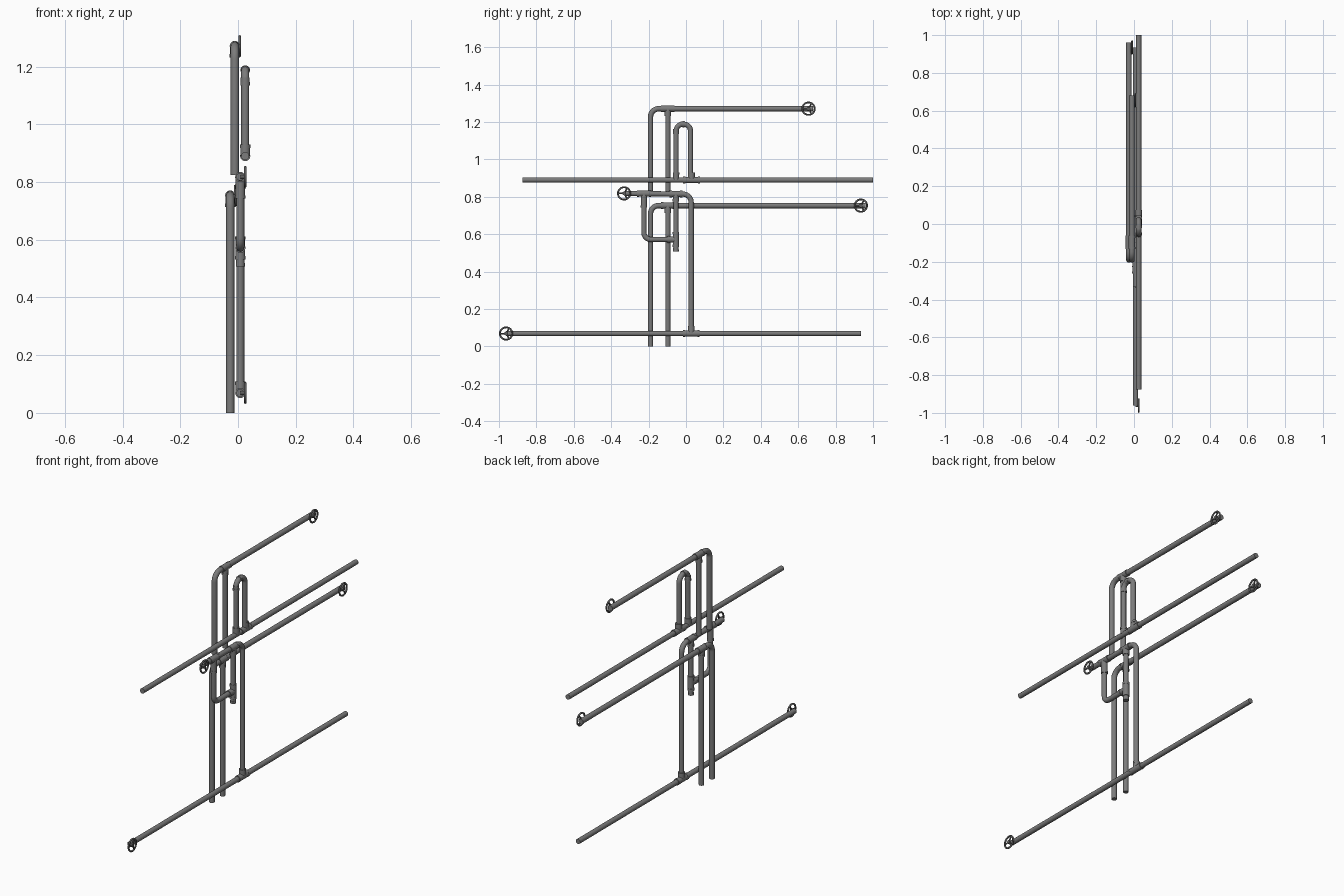
import bpy, bmesh
from math import sin, cos, pi, tan
from mathutils import Vector

if "Cube" in bpy.data.objects:
    bpy.data.objects.remove(bpy.data.objects["Cube"])

SIDES = 20
steel = bpy.data.materials.new("dark_steel")
steel.diffuse_color = (0.2, 0.2, 0.2, 1)
steel.use_nodes = True
steel.node_tree.nodes["Principled BSDF"].inputs["Base Color"].default_value = steel.diffuse_color
iron = bpy.data.materials.new("black_iron")
iron.diffuse_color = (0.11, 0.11, 0.11, 1)
iron.use_nodes = True
iron.node_tree.nodes["Principled BSDF"].inputs["Base Color"].default_value = iron.diffuse_color


def finish(name, bm, mat=steel):
    bmesh.ops.recalc_face_normals(bm, faces=bm.faces)
    me = bpy.data.meshes.new(name)
    bm.to_mesh(me)
    bm.free()
    me.materials.append(mat)
    ob = bpy.data.objects.new(name, me)
    bpy.context.collection.objects.link(ob)
    bpy.ops.object.select_all(action='DESELECT')
    ob.select_set(True)
    bpy.context.view_layer.objects.active = ob
    bpy.ops.object.shade_smooth_by_angle(angle=0.7)
    return ob


def fillet(points, bend):
    """Round the inner corners of a (y, z) path."""
    pts = [Vector(p) for p in points]
    out = [pts[0]]
    for a, b, c in zip(pts, pts[1:], pts[2:]):
        u, v = (a - b).normalized(), (c - b).normalized()
        half = u.angle(v) / 2
        centre = b + (u + v).normalized() * bend / sin(half)
        p, q = b + u * bend / tan(half) - centre, b + v * bend / tan(half) - centre
        ang = pi - 2 * half
        for i in range(9):
            t = i / 8
            out.append(centre + (p * sin((1 - t) * ang) + q * sin(t * ang)) / sin(ang))
    return out + [pts[-1]]


def sweep(bm, x, points, r, bend=0.04):
    """Round tube along a (y, z) path in the plane at x."""
    path = fillet(points, bend)
    rings = []
    for i, p in enumerate(path):
        t = (path[min(i + 1, len(path) - 1)] - path[max(i - 1, 0)]).normalized()
        ring = []
        for k in range(SIDES):
            a = 2 * pi * k / SIDES
            ring.append(bm.verts.new((x + r * cos(a), p.x - t.y * r * sin(a), p.y + t.x * r * sin(a))))
        rings.append(ring)
    for a, b in zip(rings, rings[1:]):
        for k in range(SIDES):
            j = (k + 1) % SIDES
            bm.faces.new((a[k], a[j], b[j], b[k]))
    bm.faces.new(rings[0])
    bm.faces.new(rings[-1])


def pipe(name, x, points, r=0.0138, bend=0.04):
    bm = bmesh.new()
    sweep(bm, x, points, r, bend)
    return finish(name, bm)


def fitting(name, x, runs, r=0.0168):
    """Sleeves, each with a thicker lip at its far end."""
    bm = bmesh.new()
    for a, b in runs:
        a, b = Vector(a), Vector(b)
        d = (b - a).normalized()
        sweep(bm, x, [a, b], r)
        sweep(bm, x, [b - d * 0.012, b], r + 0.001)
    return finish(name, bm)


def tee(name, x, y, z, branch, arm=0.04, up=False):
    e = (y, z + branch) if not up else (y + branch, z)
    u, v = ((y - arm, z), (y + arm, z)) if not up else ((y, z - arm), (y, z + arm))
    return fitting(name, x, [((y, z), u), ((y, z), v), ((y, z), e)])


def along_x(bm, x0, x1, y, z, r):
    rings = [[bm.verts.new((x, y + r * cos(2 * pi * k / 16), z + r * sin(2 * pi * k / 16)))
              for k in range(16)] for x in (x0, x1)]
    for k in range(16):
        j = (k + 1) % 16
        bm.faces.new((rings[0][k], rings[0][j], rings[1][j], rings[1][k]))
    bm.faces.new(rings[0])
    bm.faces.new(rings[1])


def wheel(name, x, y, z):
    """Valve stem, hub, three spokes and rim, turning about x."""
    bm = bmesh.new()
    w = x + 0.017
    along_x(bm, x, w, y, z, 0.007)
    along_x(bm, w - 0.004, w + 0.005, y, z, 0.01)
    for k in range(3):
        a = pi + 2 * pi * k / 3
        sweep(bm, w, [(y, z), (y + 0.034 * cos(a), z + 0.034 * sin(a))], 0.004)
    grid = []
    for i in range(40):
        a = 2 * pi * i / 40
        grid.append([])
        for j in range(10):
            b = 2 * pi * j / 10
            q = 0.033 + 0.0048 * cos(b)
            grid[-1].append(bm.verts.new((w + 0.0048 * sin(b), y + q * cos(a), z + q * sin(a))))
    for i in range(40):
        for j in range(10):
            g, h, m = grid[i], grid[(i + 1) % 40], (j + 1) % 10
            bm.faces.new((g[j], h[j], h[m], g[m]))
    return finish(name, bm, iron)


# Two similar double-riser lines with a long arm and valve wheel
for tag, x, z0, z1, end in (("upper", -0.011, 0.825, 1.271, 0.655), ("lower", -0.027, 0.0, 0.753, 0.935)):
    pipe(tag + "_arm_and_riser", x, [(-0.19, z0), (-0.19, z1), (end + 0.025, z1)], 0.0145, 0.045)
    pipe(tag + "_second_riser", x, [(-0.097, z0), (-0.097, z1)], 0.0138)
    tee(tag + "_riser_tee", x, -0.1 + 0.003, z1, -0.04, 0.036)
    wheel(tag + "_valve_wheel", x, end, z1)

# Long straight main with an inverted U loop
XC = 0.025
pipe("straight_main", XC, [(-0.875, 0.89), (1.0, 0.89)])
pipe("main_loop", XC, [(0.024, 0.89), (0.024, 1.188), (-0.053, 1.188), (-0.053, 0.89)], 0.0138, 0.036)
tee("main_tee", XC, 0.03, 0.89, 0.04, 0.045)
fitting("loop_elbow", XC, [((-0.053, 1.162), (-0.053, 1.135)), ((-0.03, 1.188), (-0.008, 1.188))], 0.0155)
fitting("loop_foot_collar", XC, [((-0.053, 0.89), (-0.053, 0.93))])

# Floor main with tall riser and wheel-ended branch
XD = 0.008
pipe("floor_main", XD, [(-0.962, 0.069), (0.935, 0.069)])
wheel("floor_valve_wheel", XD, -0.962, 0.069)
tee("floor_tee", XD, 0.028, 0.069, 0.04, 0.045)
pipe("floor_riser", XD, [(0.028, 0.069), (0.028, 0.814), (-0.33, 0.818)], 0.0138, 0.045)
wheel("branch_valve_wheel", XD, -0.331, 0.818)

# Bypass loop hanging below the branch
pipe("bypass_drop", XD, [(-0.054, 0.815), (-0.054, 0.515)])
pipe("bypass_loop", XD, [(-0.225, 0.817), (-0.225, 0.572), (-0.054, 0.572)], 0.0138, 0.036)
tee("bypass_left_tee", XD, -0.225, 0.817, -0.075, 0.038)
tee("bypass_top_tee", XD, -0.054, 0.815, -0.04, 0.034)
tee("bypass_bottom_tee", XD, -0.054, 0.572, -0.045, 0.04, up=True)
fitting("bypass_end_cap", XD, [((-0.054, 0.53), (-0.054, 0.507))], 0.0145)
